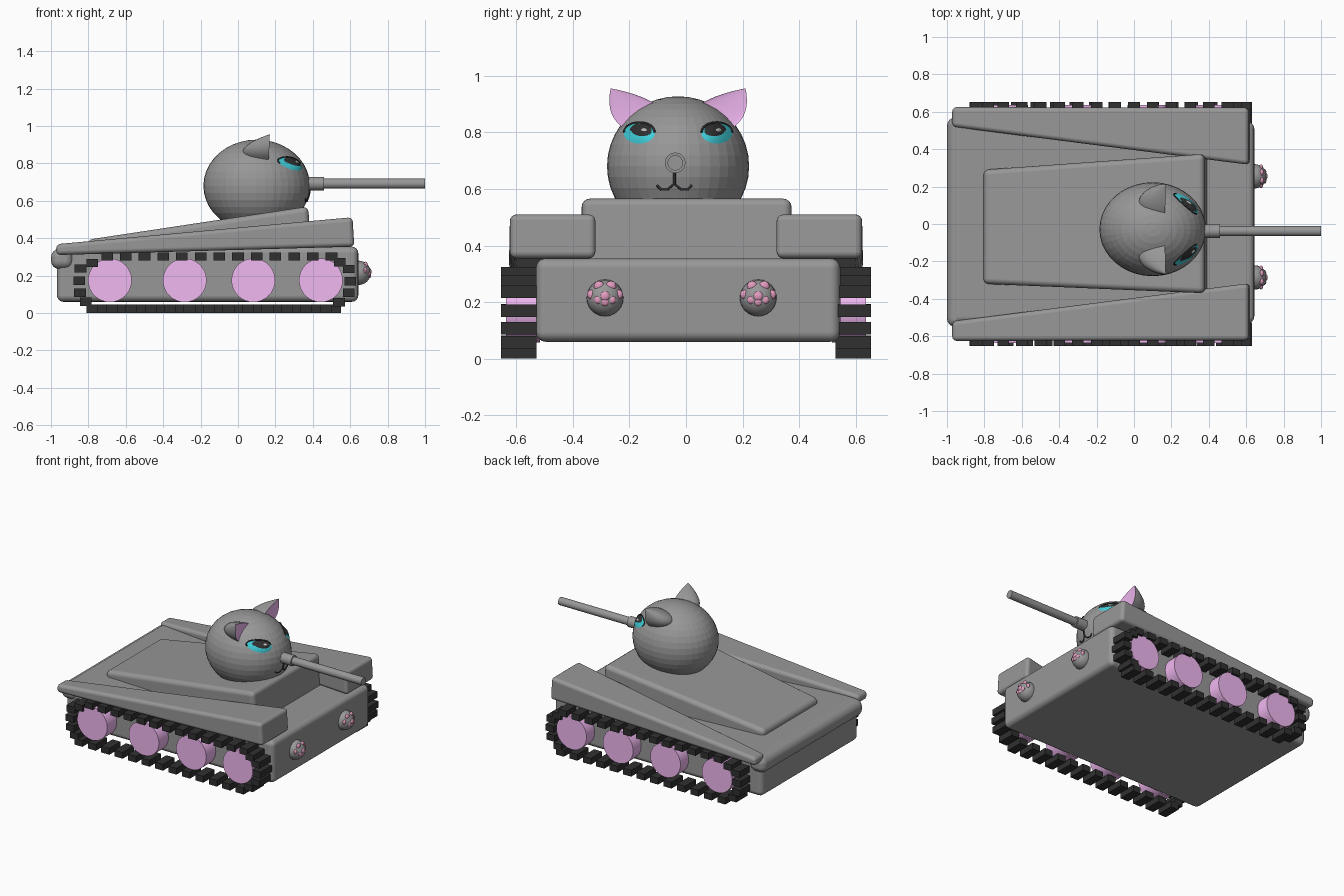
import bpy, bmesh
from math import sin, cos, pi, sqrt
from mathutils import Vector, Matrix

if "Cube" in bpy.data.objects:
    bpy.data.objects.remove(bpy.data.objects["Cube"])

def material(name, r, g, b):
    m = bpy.data.materials.new(name)
    m.diffuse_color = (r, g, b, 1)
    m.use_nodes = True
    m.node_tree.nodes["Principled BSDF"].inputs["Base Color"].default_value = m.diffuse_color
    return m

GREY = material("grey", .31, .31, .31)
LAVENDER = material("lavender", .88, .48, .88)
BLACK = material("black", .03, .03, .03)
TEAL = material("teal", .05, .62, .70)
PINK = material("pink", .76, .33, .52)
PALE = material("pale", .5, .5, .5)
HEAD, RAD = Vector((.10, -.028, .68)), Vector((.285, .251, .247))

def finish(name, bm, mat=GREY, smooth=False, angle=.7):
    bmesh.ops.recalc_face_normals(bm, faces=bm.faces)
    me = bpy.data.meshes.new(name)
    bm.to_mesh(me)
    bm.free()
    ob = bpy.data.objects.new(name, me)
    bpy.context.collection.objects.link(ob)
    me.materials.append(mat)
    if smooth:
        me.shade_smooth()
        me.set_sharp_from_angle(angle=angle)
    return ob

def block(name, x0, back, x1, front, bevel, front_top_dx=0):
    """Tapered box: back and front are (y0, y1, z0, z1) sections."""
    bm = bmesh.new()
    ends = []
    for x, (y0, y1, z0, z1), dx in ((x0, back, 0), (x1, front, front_top_dx)):
        ends.append([bm.verts.new(p) for p in
                     ((x, y0, z0), (x, y1, z0), (x + dx, y1, z1), (x + dx, y0, z1))])
    a, b = ends
    bm.faces.new(a)
    bm.faces.new(b)
    for i in range(4):
        j = (i + 1) % 4
        bm.faces.new((a[i], a[j], b[j], b[i]))
    ob = finish(name, bm)
    ob.data.shade_smooth()
    m = ob.modifiers.new("bevel", 'BEVEL')
    m.width, m.segments, m.harden_normals = bevel, 4, True
    return ob

def cylinder(name, center, r, length, axis, mat=GREY, seg=32):
    bm = bmesh.new()
    rot = Matrix.Rotation(pi / 2, 4, axis)
    bmesh.ops.create_cone(bm, cap_ends=True, segments=seg, radius1=r, radius2=r,
                          depth=length, matrix=Matrix.Translation(center) @ rot)
    return finish(name, bm, mat, True)

def ellipsoid(name, center, radii, mat=GREY, seg=32, smooth=True):
    bm = bmesh.new()
    bmesh.ops.create_uvsphere(bm, u_segments=seg, v_segments=seg // 2, radius=1,
                              matrix=Matrix.Translation(center) @ Matrix.Diagonal((*radii, 1)))
    return finish(name, bm, mat, smooth)

def on_head(y, z, k=1.0):
    """Point on the face; y is measured from the head's middle."""
    d = 1 - (y / RAD.y) ** 2 - ((z - HEAD.z) / RAD.z) ** 2
    return Vector((HEAD.x + RAD.x * k * sqrt(max(d, 0)), HEAD.y + y, z))

def patch(name, cy, cz, ry, rz, k_mid, k_rim, mat):
    bm = bmesh.new()
    n, rings = 24, 4
    mid = bm.verts.new(on_head(cy, cz, k_mid))
    last = None
    for r in range(1, rings + 1):
        t = r / rings
        k = k_mid + (k_rim - k_mid) * t * t
        row = [bm.verts.new(on_head(cy + ry * t * cos(2 * pi * i / n),
                                    cz + rz * t * sin(2 * pi * i / n), k)) for i in range(n)]
        for i in range(n):
            j = (i + 1) % n
            bm.faces.new((mid, row[i], row[j]) if last is None
                         else (last[i], row[i], row[j], last[j]))
        last = row
    return finish(name, bm, mat, True)

def tube(name, pts, r, mat):
    cu = bpy.data.curves.new(name, 'CURVE')
    cu.dimensions, cu.bevel_depth, cu.bevel_resolution, cu.use_fill_caps = '3D', r, 2, True
    sp = cu.splines.new('POLY')
    sp.points.add(len(pts) - 1)
    for p, co in zip(sp.points, pts):
        p.co = (*co, 1)
    cu.materials.append(mat)
    bpy.context.collection.objects.link(bpy.data.objects.new(name, cu))

# Hull, rear bar, sloped turret base
block("hull", -.968, (-.53, .545, .06, .355), .643, (-.53, .545, .06, .355), .035)
block("rear_bar", -1.0, (-.55, .57, .235, .34), -.88, (-.55, .57, .235, .358), .045)
block("turret_base", -.805, (-.32, .29, .28, .392), .395, (-.37, .375, .30, .57), .03, -.02)

# Wedge fenders, narrow at the back
for s, side in ((-1, "right"), (1, "left")):
    block(side + "_fender", -.972, (s * .625, s * .52, .31, .368),
          .622, (s * .622, s * .317, .355, .512), .024, -.01)

# Wheels and tracks: square-set links stepping around the wheels
bottom = [(.47 - 1.25 * i / 12, .023) for i in range(13)]
top = [(-.70 + 1.2 * i / 12, .302) for i in range(13)]
back = [(-.815, .060), (-.845, .108), (-.848, .172), (-.842, .238), (-.780, .268)]
front = [(.545, .272), (.592, .236), (.600, .170), (.592, .108), (.540, .058)]
for s, side in ((-1, "right"), (1, "left")):
    for i, x in enumerate((-.685, -.285, .082, .443)):
        cylinder(f"{side}_wheel_{i + 1}", (x, s * .575, .175), .117, .12, 'X', LAVENDER)
    bm = bmesh.new()
    for i, (x, z) in enumerate(bottom + back + top + front):
        shift = .05 if s > 0 and i < 13 else 0
        bmesh.ops.create_cube(bm, size=1, matrix=Matrix.Translation((x + shift, s * .59, z))
                              @ Matrix.Diagonal((.062, .125, .044, 1)))
    finish(side + "_track", bm, BLACK)

# Round head with gun barrel as the nose
ellipsoid("head", HEAD, RAD, seg=40, smooth=False)
cylinder("barrel", (.67, -.038, .692), .027, .66, 'Y')
cylinder("barrel_sleeve", (.40, -.038, .692), .036, .12, 'Y')

# Ears: rounded half-cone shell with a nearly flat inside
def ear(name, s, depth, mat=GREY):
    base, tip = Vector((.165, .145, .865)), Vector((.170, .238, .955))
    half = Vector((0, -.072, .028))
    bm = bmesh.new()
    rows = []
    for t in (-.35, 0, .15, .3, .45, .6, .75, .88, .95, 1):
        k = 1 - max(t, 0) ** 1.7
        c = base.lerp(tip, t)
        row = []
        for i in range(13):
            a = pi * i / 12
            p = c + half * (cos(a) * k) - Vector((depth * sin(a) * k, 0, 0))
            row.append(bm.verts.new((p.x, HEAD.y + s * p.y, p.z)))
        rows.append(row)
    for r0, r1 in zip(rows, rows[1:]):
        for i in range(12):
            bm.faces.new((r0[i], r0[i + 1], r1[i + 1], r1[i]))
    bmesh.ops.remove_doubles(bm, verts=bm.verts, dist=.0005)
    finish(name, bm, mat, True, 1.2)

# Ears and eyes on both sides
for s, side in ((-1, "right"), (1, "left")):
    ear(side + "_ear", s, .14)
    ear(side + "_ear_inside", s, .006, LAVENDER)
    patch(side + "_eye", s * .137, .798, .055, .038, 1.06, 1.005, TEAL)
    patch(side + "_pupil", s * .132, .806, .039, .026, 1.085, 1.03, BLACK)
    patch(side + "_eye_glint", s * .132 + .010, .808, .011, .007, 1.10, 1.07, PALE)
    lid = [on_head(s * .137 + .054 * cos(pi * i / 12), .800 + .035 * sin(pi * i / 12), 1.015)
           for i in range(13)]
    tube(side + "_eyelid", lid, .004, BLACK)

# Mouth lines
mouth = ((-.062, .613), (-.047, .598), (-.024, .598), (0, .618),
         (.024, .598), (.047, .598), (.062, .613))
tube("mouth", [on_head(y - .013, z, 1.0) for y, z in mouth], .0045, BLACK)
tube("mouth_line", [on_head(-.013, z, 1.0) for z in (.665, .64, .616)], .0055, BLACK)

# Paw-shaped lamps: ball, toe pads and palm pads as (y, z, radius)
pads = ((-.047, .012, .017), (-.021, .041, .019), (.021, .041, .019), (.047, .012, .017),
        (0, .006, .018), (-.024, -.007, .015), (.024, -.007, .015), (0, -.014, .015))
for y, side in ((-.286, "right"), (.255, "left")):
    ellipsoid(side + "_paw_lamp", (.645, y, .215), (.065, .065, .065), seg=24)
    for i, (dy, dz, r) in enumerate(pads):
        dx = sqrt(.061 ** 2 - dy * dy - dz * dz)
        ellipsoid(f"{side}_paw_pad_{i + 1}", (.643 + dx, y + dy, .215 + dz),
                  (r * .6, r, r), PINK, 12)
